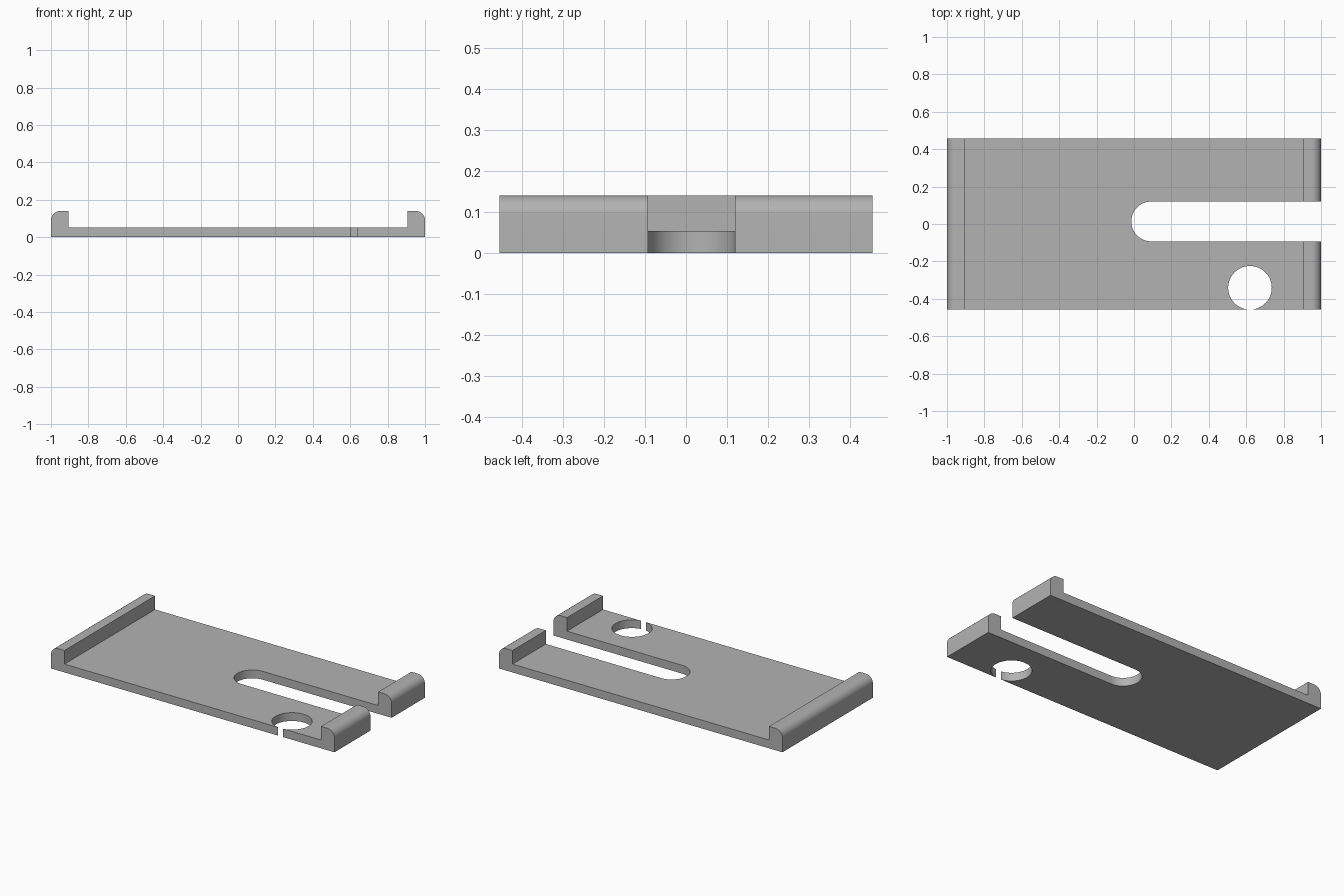
import bpy, bmesh, math

cube = bpy.data.objects.get("Cube")
if cube:
    bpy.data.objects.remove(cube, do_unlink=True)

HALF_Y, FLOOR, TOP, LIP, ROUND = 0.456, 0.053, 0.14, 0.095, 0.05

grey = bpy.data.materials.new("plain grey")
grey.use_nodes = True
colour = (0.45, 0.45, 0.45, 1)
grey.diffuse_color = colour
grey.node_tree.nodes["Principled BSDF"].inputs["Base Color"].default_value = colour


def arc(cx, cy, r, start, end, steps):
    angles = [math.radians(start + (end - start) * i / steps) for i in range(steps + 1)]
    return [(cx + r * math.cos(a), cy + r * math.sin(a)) for a in angles]


def extrude(name, points, offset):
    """Make a solid by sweeping a closed loop of 3D points along offset."""
    bm = bmesh.new()
    face = bm.faces.new([bm.verts.new(p) for p in points])
    swept = bmesh.ops.extrude_face_region(bm, geom=[face])["geom"]
    bmesh.ops.translate(bm, vec=offset, verts=[g for g in swept if isinstance(g, bmesh.types.BMVert)])
    bmesh.ops.recalc_face_normals(bm, faces=bm.faces)
    mesh = bpy.data.meshes.new(name)
    bm.to_mesh(mesh)
    bm.free()
    mesh.materials.append(grey)
    obj = bpy.data.objects.new(name, mesh)
    bpy.context.collection.objects.link(obj)
    return obj


# Tray section: flat floor with a rounded lip at each end
right_half = [(1, 0)] + arc(1 - ROUND, TOP - ROUND, ROUND, 0, 90, 12)
right_half += [(1 - LIP, TOP), (1 - LIP, FLOOR)]
section = right_half + [(-x, z) for x, z in reversed(right_half)]
tray = extrude("slotted_tray", [(x, -HALF_Y, z) for x, z in section], (0, 2 * HALF_Y, 0))

# Cutters: open-ended slot and round hole that just breaks the front edge
slot = arc(0.092, 0.0135, 0.1065, 90, 270, 32) + [(1.2, -0.093), (1.2, 0.12)]
hole = arc(0.62, -0.341, 0.1165, 0, 360, 64)[:-1]
for name, outline in (("slot_cutter", slot), ("hole_cutter", hole)):
    cutter = extrude(name, [(x, y, -0.1) for x, y in outline], (0, 0, 0.4))
    cutter.hide_render = True
    cutter.hide_set(True)
    cut = tray.modifiers.new(name, "BOOLEAN")
    cut.operation, cut.solver, cut.object = "DIFFERENCE", "EXACT", cutter

# Bake the cuts, then smooth the rounded faces only
graph = bpy.context.evaluated_depsgraph_get()
tray.data = bpy.data.meshes.new_from_object(tray.evaluated_get(graph))
tray.modifiers.clear()
for name in ("slot_cutter", "hole_cutter"):
    bpy.data.objects.remove(bpy.data.objects[name], do_unlink=True)
bpy.ops.object.select_all(action="DESELECT")
tray.select_set(True)
bpy.context.view_layer.objects.active = tray
bpy.ops.object.shade_smooth_by_angle(angle=math.radians(30))
